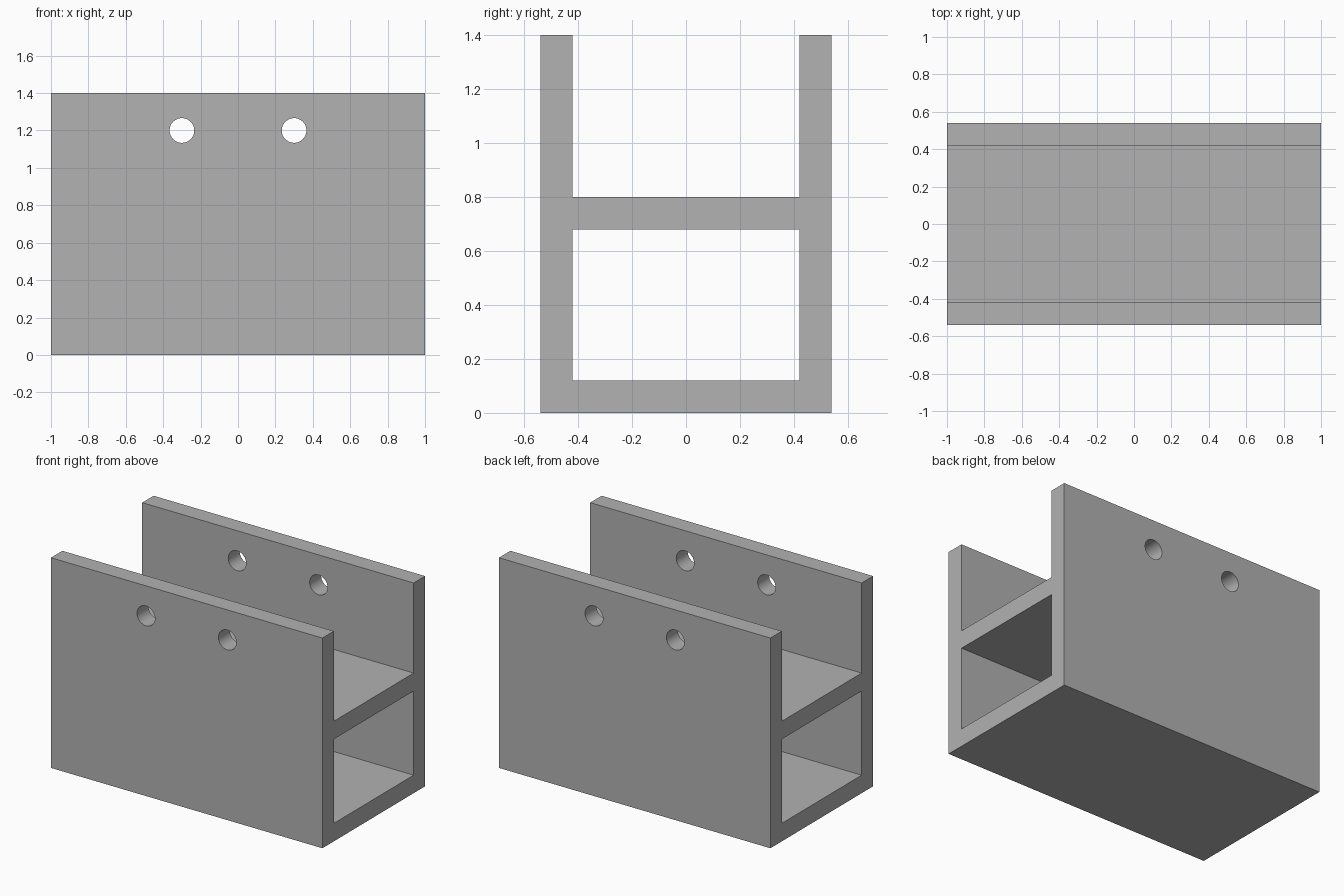
import bpy
from math import radians

if "Cube" in bpy.data.objects:
    bpy.data.objects.remove(bpy.data.objects["Cube"], do_unlink=True)

# Main dimensions
LENGTH, DEPTH, HEIGHT, WALL = 2.0, 1.08, 1.4, 0.12
SHELF_TOP = 0.8
HOLE_X, HOLE_Z, HOLE_RADIUS = 0.3, 1.2, 0.066

grey = bpy.data.materials.new("plain grey")
grey.use_nodes = True
colour = (0.445, 0.445, 0.445, 1)
grey.diffuse_color = colour
grey.node_tree.nodes["Principled BSDF"].inputs["Base Color"].default_value = colour


def box(name, length, depth, bottom, top):
    bpy.ops.mesh.primitive_cube_add(size=1, location=(0, 0, (bottom + top) / 2))
    obj = bpy.context.object
    obj.name = name
    obj.scale = (length, depth, top - bottom)
    bpy.ops.object.transform_apply(location=True, rotation=False, scale=True)
    obj.data.materials.append(grey)
    return obj


def hole(name, x):
    bpy.ops.mesh.primitive_cylinder_add(
        vertices=48, radius=HOLE_RADIUS, depth=DEPTH * 2,
        location=(x, 0, HOLE_Z), rotation=(radians(90), 0, 0))
    obj = bpy.context.object
    obj.name = name
    obj.data.materials.append(grey)
    return obj


def cut(target, cutter):
    mod = target.modifiers.new("cut", 'BOOLEAN')
    mod.operation = 'DIFFERENCE'
    mod.solver = 'EXACT'
    mod.object = cutter
    cutter.hide_render = True
    bpy.context.view_layer.objects.active = target
    bpy.ops.object.modifier_apply(modifier=mod.name)
    bpy.data.objects.remove(cutter, do_unlink=True)


# Solid block, hollowed into an open upper channel and a closed lower tunnel
bracket = box("channel_bracket", LENGTH, DEPTH, 0, HEIGHT)
inner = DEPTH - 2 * WALL
cut(bracket, box("upper_channel_cutter", LENGTH + 1, inner, SHELF_TOP, HEIGHT + 1))
cut(bracket, box("lower_tunnel_cutter", LENGTH + 1, inner, WALL, SHELF_TOP - WALL))

# Paired bolt holes through both side walls
for side in (-1, 1):
    cut(bracket, hole("bolt_hole_cutter", side * HOLE_X))

# Smooth hole walls, crisp edges
bpy.ops.object.select_all(action='DESELECT')
bracket.select_set(True)
bpy.context.view_layer.objects.active = bracket
bpy.ops.object.shade_smooth_by_angle(angle=radians(30))
